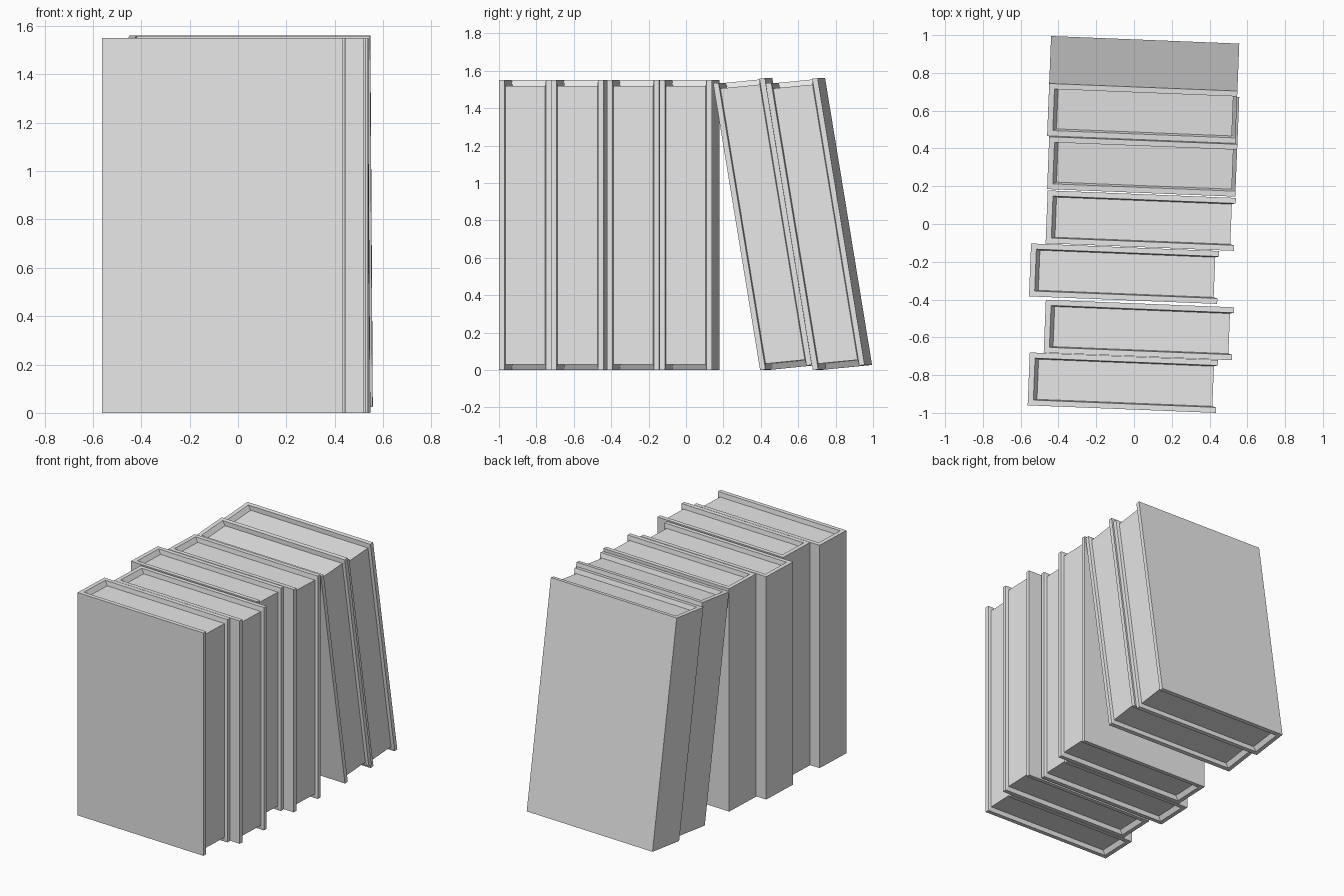
import bpy, bmesh
from mathutils import Matrix, Vector

cube = bpy.data.objects.get("Cube")
if cube:
    bpy.data.objects.remove(cube, do_unlink=True)

GREY = (0.8, 0.8, 0.8, 1.0)
mat = bpy.data.materials.new("plain_grey")
mat.use_nodes = True
mat.diffuse_color = GREY
for node in mat.node_tree.nodes:
    if node.type == 'BSDF_PRINCIPLED':
        node.inputs["Base Color"].default_value = GREY

DEPTH, THICK, HEIGHT = 0.997, 0.28, 1.55
COVER = 0.029      # cover board thickness
PAGE_SCALE = 0.96  # page block size inside the covers

# Directions: spine to fore edge, front cover to back cover, bottom to top
ALONG = Vector((0.9992, -0.04, 0))
ACROSS = Vector((0.04, 0.9992, 0))
UP = Vector((0, 0, 1))
LEAN_ACROSS = Vector((0.04, 0.989, 0.098))
LEAN_UP = Vector((-0.0065, -0.162, 0.989))


def book(name, x, y, across=ACROSS, up=UP):
    """One book; (x, y) is the bottom corner of spine and front cover."""
    bm = bmesh.new()
    bmesh.ops.create_cube(bm, size=1)
    bmesh.ops.scale(bm, vec=(DEPTH, THICK, HEIGHT), verts=bm.verts)
    bm.normal_update()

    # Page block: sink the top, bottom and fore edge between the covers
    pages = [f for f in bm.faces if f.normal.x > 0.5 or abs(f.normal.z) > 0.5]
    for width in (COVER, 0.0005):
        bmesh.ops.inset_region(bm, faces=pages, thickness=width,
                               use_even_offset=True)
    verts = list({v for f in pages for v in f.verts})
    bmesh.ops.scale(bm, vec=(PAGE_SCALE,) * 3, verts=verts)

    # Stand or lean the book in its place
    bmesh.ops.translate(bm, vec=(DEPTH / 2, THICK / 2, HEIGHT / 2),
                        verts=bm.verts)
    place = Matrix((ALONG, across, up)).transposed().to_4x4()
    place.translation = (x, y, 0)
    bm.transform(place)

    mesh = bpy.data.meshes.new(name)
    bm.to_mesh(mesh)
    bm.free()
    mesh.materials.append(mat)
    obj = bpy.data.objects.new(name, mesh)
    bpy.context.scene.collection.objects.link(obj)


# Upright books
for i, (x, y) in enumerate([(-0.563, -0.96), (-0.478, -0.681),
                            (-0.556, -0.383), (-0.468, -0.102)]):
    book(f"upright_book_{i + 1}", x, y)

# Books leaning against the row
for i, y in enumerate([0.436, 0.718]):
    book(f"leaning_book_{i + 1}", -0.45, y, LEAN_ACROSS, LEAN_UP)
